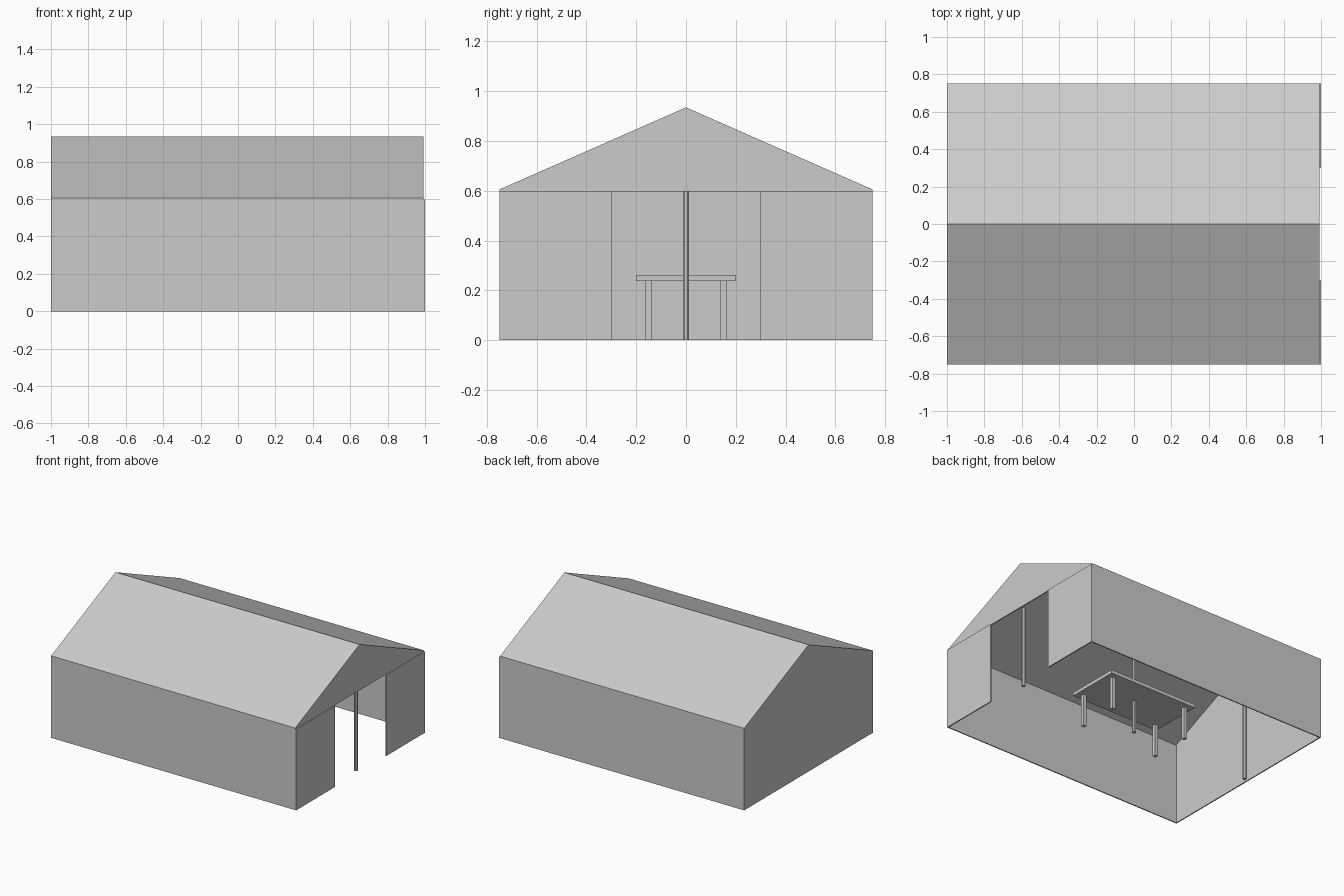
import bpy, bmesh, math
from mathutils import Matrix

if "Cube" in bpy.data.objects:
    bpy.data.objects.remove(bpy.data.objects["Cube"], do_unlink=True)

# One plain grey for the whole building
grey = bpy.data.materials.new("light_grey")
grey.use_nodes = True
COLOUR = (0.6, 0.6, 0.6, 1)
grey.diffuse_color = COLOUR
grey.node_tree.nodes["Principled BSDF"].inputs["Base Color"].default_value = COLOUR

THICK = 0.008          # sheet thickness
EAVE, RIDGE = 0.597, 0.935
HALF_X, HALF_Y = 1.0, 0.75
ROOF_END = HALF_X - THICK


def finish(name, bm):
    bmesh.ops.recalc_face_normals(bm, faces=bm.faces)
    mesh = bpy.data.meshes.new(name)
    bm.to_mesh(mesh)
    bm.free()
    mesh.materials.append(grey)
    obj = bpy.data.objects.new(name, mesh)
    bpy.context.collection.objects.link(obj)
    return obj


def box(name, x, y, z):
    """Box from (low, high) ranges on each axis."""
    bm = bmesh.new()
    bmesh.ops.create_cube(bm, size=1)
    for v in bm.verts:
        for i, (low, high) in enumerate((x, y, z)):
            v.co[i] = high if v.co[i] > 0 else low
    return finish(name, bm)


def prism(name, profile, x):
    """Extrude a (y, z) profile along x."""
    bm = bmesh.new()
    face = bm.faces.new([bm.verts.new((x[0], y, z)) for y, z in profile])
    new = bmesh.ops.extrude_face_region(bm, geom=[face])["geom"]
    for v in new:
        if isinstance(v, bmesh.types.BMVert):
            v.co.x = x[1]
    return finish(name, bm)


def pole(name, x, radius, height):
    bm = bmesh.new()
    bmesh.ops.create_cone(bm, cap_ends=True, segments=8, radius1=radius, radius2=radius,
                          depth=height, matrix=Matrix.Translation((x, 0, height / 2))
                          @ Matrix.Rotation(math.pi / 8, 4, 'Z'))
    return finish(name, bm)


# Long walls and the two panels beside the open doorway
for side, s in (("front", -1), ("back", 1)):
    box(side + "_wall", (-HALF_X, HALF_X),
        sorted((s * HALF_Y, s * (HALF_Y - THICK))), (0, EAVE))
    box(side + "_doorway_panel", (ROOF_END, HALF_X),
        sorted((s * 0.3, s * (HALF_Y - THICK))), (0, EAVE))

# Closed end wall
box("end_wall", (-HALF_X, -ROOF_END), (THICK - HALF_Y, HALF_Y - THICK), (0, EAVE))

# Pitched roof sheet
prism("roof", [(-HALF_Y, EAVE), (-HALF_Y, EAVE + THICK), (0, RIDGE),
               (HALF_Y, EAVE + THICK), (HALF_Y, EAVE), (0, RIDGE - THICK)],
      (-HALF_X, ROOF_END))

# Gable triangles under the roof
gable = [(-HALF_Y, EAVE), (HALF_Y, EAVE), (0, RIDGE - THICK)]
prism("left_gable", gable, (ROOF_END - THICK, ROOF_END))
prism("right_gable", gable, (-HALF_X, -ROOF_END))

# Support poles along the centre line
for name, x in (("left_pole", 0.963), ("centre_pole", 0), ("right_pole", -0.963)):
    pole(name, x, 0.0135, 0.6)

# Table around the centre pole
box("table_top", (-0.362, 0.362), (-0.2, 0.2), (0.237, 0.262))
for sx in (-1, 1):
    for sy in (-1, 1):
        cx, cy, h = sx * 0.312, sy * 0.15, 0.0125
        box("table_leg", (cx - h, cx + h), (cy - h, cy + h), (0, 0.237))
